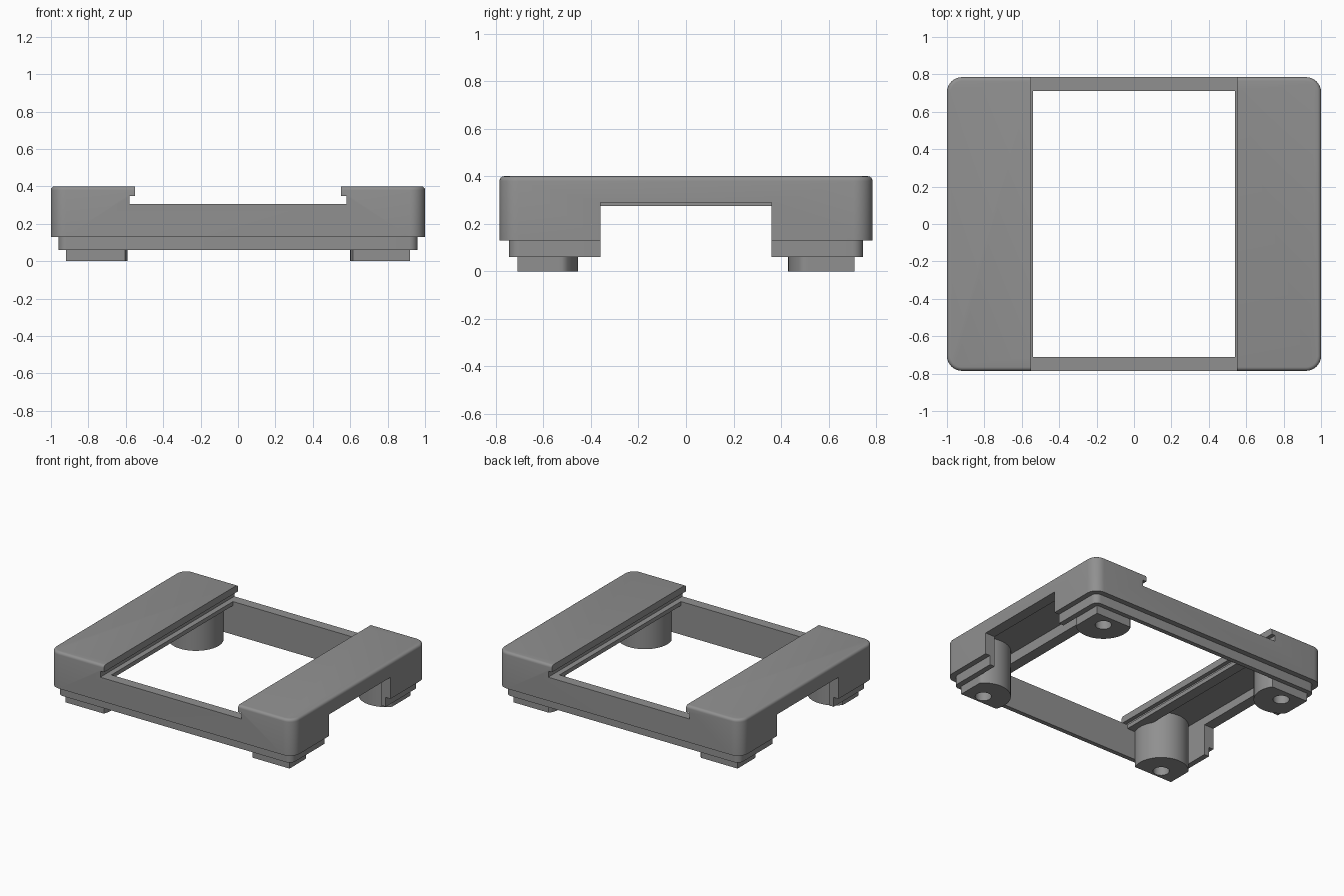
import bpy, bmesh, math

if "Cube" in bpy.data.objects:
    bpy.data.objects.remove(bpy.data.objects["Cube"])

grey = bpy.data.materials.new("mid grey")
grey.diffuse_color = (0.28, 0.28, 0.28, 1)
grey.use_nodes = True
grey.node_tree.nodes["Principled BSDF"].inputs["Base Color"].default_value = grey.diffuse_color


def make_object(name, bm):
    bmesh.ops.remove_doubles(bm, verts=bm.verts, dist=1e-5)
    bmesh.ops.recalc_face_normals(bm, faces=bm.faces)
    mesh = bpy.data.meshes.new(name)
    bm.to_mesh(mesh)
    bm.free()
    ob = bpy.data.objects.new(name, mesh)
    bpy.context.collection.objects.link(ob)
    mesh.materials.append(grey)
    return ob


def loft(name, rings):
    """Skin a stack of equal-length closed rings and cap both ends."""
    bm = bmesh.new()
    rows = [[bm.verts.new(p) for p in ring] for ring in rings]
    n = len(rows[0])
    for a, b in zip(rows, rows[1:]):
        for i in range(n):
            j = (i + 1) % n
            bm.faces.new((a[i], a[j], b[j], b[i]))
    bm.faces.new(rows[0])
    bm.faces.new(rows[-1])
    return make_object(name, bm)


def rounded_ring(hx, hy, r, z, steps=8):
    pts = []
    for k, (sx, sy) in enumerate(((1, 1), (-1, 1), (-1, -1), (1, -1))):
        for i in range(steps + 1):
            a = math.radians(90 * (k + i / steps))
            pts.append((sx * (hx - r) + r * math.cos(a),
                        sy * (hy - r) + r * math.sin(a), z))
    return pts


def extrude_y(name, half_profile, hy):
    """Mirror an x-z half profile about x = 0 and extrude it along y."""
    prof = half_profile + [(-x, z) for x, z in reversed(half_profile)]
    return loft(name, [[(x, y, z) for x, z in prof] for y in (-hy, hy)])


def cut(target, cutter):
    mod = target.modifiers.new("cut", 'BOOLEAN')
    mod.operation = 'DIFFERENCE'
    mod.solver = 'EXACT'
    mod.object = cutter
    bpy.context.view_layer.objects.active = target
    bpy.ops.object.modifier_apply(modifier=mod.name)
    bpy.data.objects.remove(cutter, do_unlink=True)


def smooth(ob):
    bpy.ops.object.select_all(action='DESELECT')
    ob.select_set(True)
    bpy.context.view_layer.objects.active = ob
    bpy.ops.object.shade_smooth_by_angle(angle=math.radians(32))


# Frame body: stepped lower lip, rounded corners, softened top edge
rings = [rounded_ring(0.96, 0.745, 0.045, 0.06),
         rounded_ring(0.96, 0.745, 0.045, 0.13),
         rounded_ring(1.0, 0.785, 0.08, 0.13)]
for i in range(5):
    a = math.radians(90 * i / 4)
    d = 0.02 * (1 - math.cos(a))
    rings.append(rounded_ring(1 - d, 0.785 - d, 0.08 - d, 0.38 + 0.02 * math.sin(a)))
frame = loft("frame", rings)

# Hollow underside and central opening, leaving the web and shelf of each rail
cut(frame, extrude_y("cavity_cutter",
    [(0.92, -0.1), (0.92, 0.35), (0.62, 0.35), (0.62, 0.275), (0.54, 0.275), (0.54, 0.5)],
    0.712))

# Undercut sliding groove between the two decks
cut(frame, extrude_y("groove_cutter",
    [(0.58, 0.305), (0.58, 0.35), (0.55, 0.35), (0.55, 0.5)], 1.0))

# Side wall notches
for s in (-1, 1):
    notch = [[(s * x, y, z) for y, z in
              ((-0.36, -0.1), (0.36, -0.1), (0.36, 0.29), (-0.36, 0.29))]
             for x in (0.9, 1.1)]
    cut(frame, loft("notch_cutter", notch))
smooth(frame)


def circle(cx, cy, r, z, n=64):
    return [(cx + r * math.cos(2 * math.pi * i / n),
             cy + r * math.sin(2 * math.pi * i / n), z) for i in range(n)]


def clipped(points):
    return [(max(-0.92, min(0.92, x)), max(-0.71, min(0.71, y)), z) for x, y, z in points]


# Screw posts: round bosses trimmed flat against the walls, with blind holes
for name, cx, cy in (("front_right_post", 0.785, -0.64), ("back_right_post", 0.785, 0.615),
                     ("front_left_post", -0.775, -0.64), ("back_left_post", -0.775, 0.615)):
    post = loft(name, [clipped(circle(cx, cy, 0.185, z)) for z in (0, 0.352)])
    cut(post, loft("hole_cutter", [circle(cx, cy, 0.055, z, 32) for z in (-0.1, 0.28)]))
    smooth(post)
